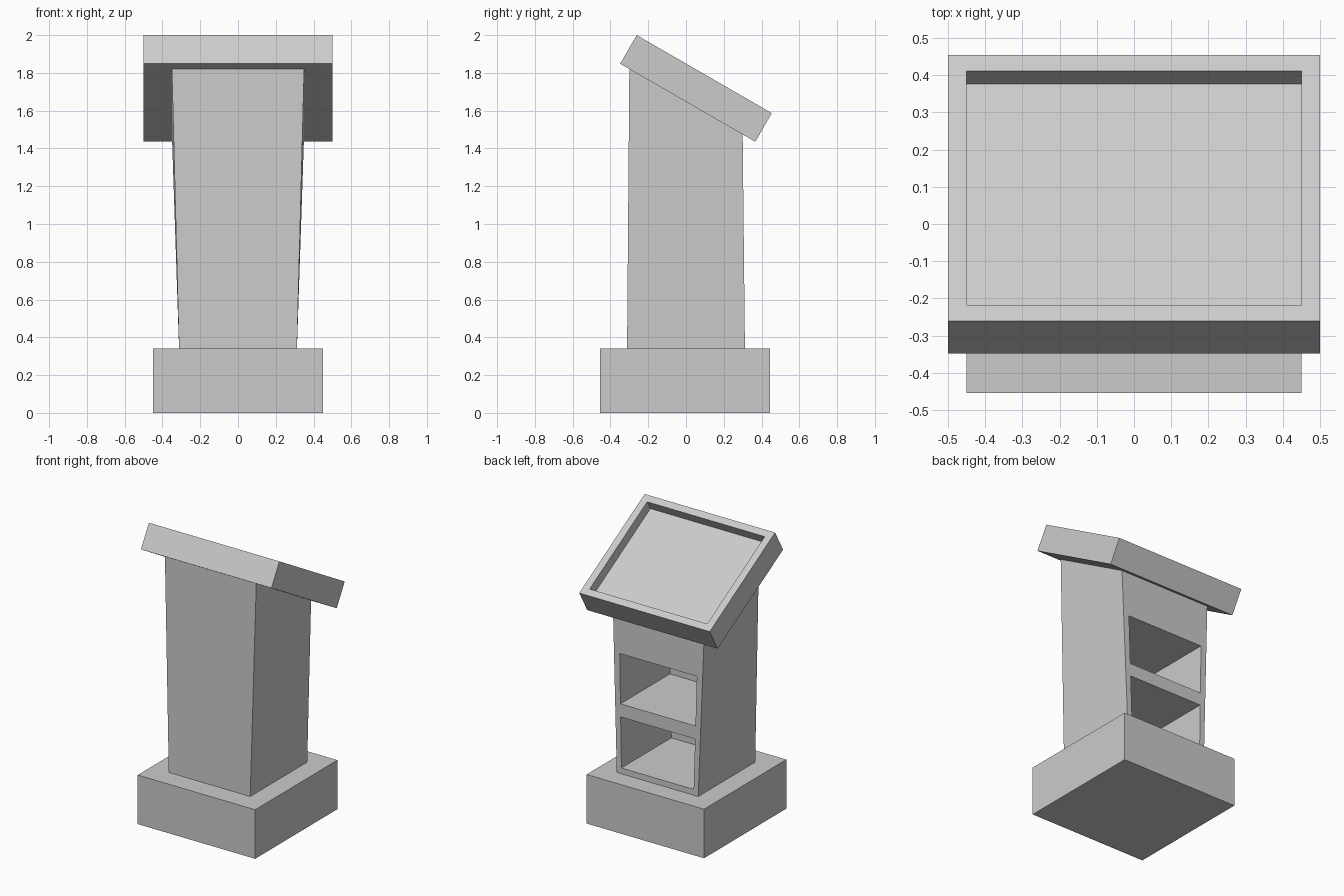
import bpy, bmesh, math
from mathutils import Matrix, Vector

if "Cube" in bpy.data.objects:
    bpy.data.objects.remove(bpy.data.objects["Cube"])


def prism(name, bottom, top):
    """Six-sided solid from two matching four-point loops."""
    bm = bmesh.new()
    b = [bm.verts.new(p) for p in bottom]
    t = [bm.verts.new(p) for p in top]
    bm.faces.new(b[::-1])
    bm.faces.new(t)
    for i in range(4):
        j = (i + 1) % 4
        bm.faces.new((b[i], b[j], t[j], t[i]))
    bmesh.ops.recalc_face_normals(bm, faces=bm.faces)
    mesh = bpy.data.meshes.new(name)
    bm.to_mesh(mesh)
    bm.free()
    ob = bpy.data.objects.new(name, mesh)
    bpy.context.collection.objects.link(ob)
    return ob


def loop(x, y0, y1, z0, z1):
    """Rectangle symmetric in x, front edge at z0 and back edge at z1."""
    return [(-x, y0, z0), (x, y0, z0), (x, y1, z1), (-x, y1, z1)]


# Base plinth
prism("base", loop(0.45, -0.455, 0.445, 0, 0), loop(0.45, -0.455, 0.445, 0.34, 0.34))

# Tapered column with a sloping top
column = prism("column", loop(0.312, -0.312, 0.312, 0.34, 0.34),
               loop(0.35, -0.30, 0.30, 1.821, 1.475))

# Two shelf openings cut into the back
for i, (z0, z1) in enumerate([(0.38, 0.73), (0.82, 1.165)]):
    x0, x1 = (0.277 + (z - 0.38) * 0.024 for z in (z0, z1))
    cutter = prism(f"shelf_cutter_{i + 1}", loop(x0, -0.235, 0.4, z0, z0),
                   loop(x1, -0.235, 0.4, z1, z1))
    cutter.hide_render = True
    cutter.hide_set(True)
    cutter.display_type = 'WIRE'
    cut = column.modifiers.new(f"shelf_{i + 1}", 'BOOLEAN')
    cut.operation = 'DIFFERENCE'
    cut.solver = 'EXACT'
    cut.object = cutter

# Sloping reading desk, rim inset and floor sunk to form the tray
length, thick, rim, depth = 0.826, 0.175, 0.07, 0.07
desk = prism("reading_desk", loop(0.5, 0, length, -thick, -thick),
             loop(0.5, 0, length, 0, 0))
bm = bmesh.new()
bm.from_mesh(desk.data)
bm.faces.ensure_lookup_table()
top = max(bm.faces, key=lambda f: f.calc_center_median().z)
bmesh.ops.inset_region(bm, faces=[top], thickness=rim)
floor = bmesh.ops.extrude_face_region(bm, geom=[top])
bmesh.ops.translate(bm, vec=(0, 0, -depth),
                    verts=[v for v in floor["geom"] if isinstance(v, bmesh.types.BMVert)])
if top.is_valid:
    bmesh.ops.delete(bm, geom=[top], context='FACES_ONLY')
bmesh.ops.transform(bm, verts=bm.verts, matrix=Matrix.Translation(Vector((0, -0.261, 2.0)))
                    @ Matrix.Rotation(math.radians(-30), 4, 'X'))
bmesh.ops.recalc_face_normals(bm, faces=bm.faces)
bm.to_mesh(desk.data)
bm.free()
